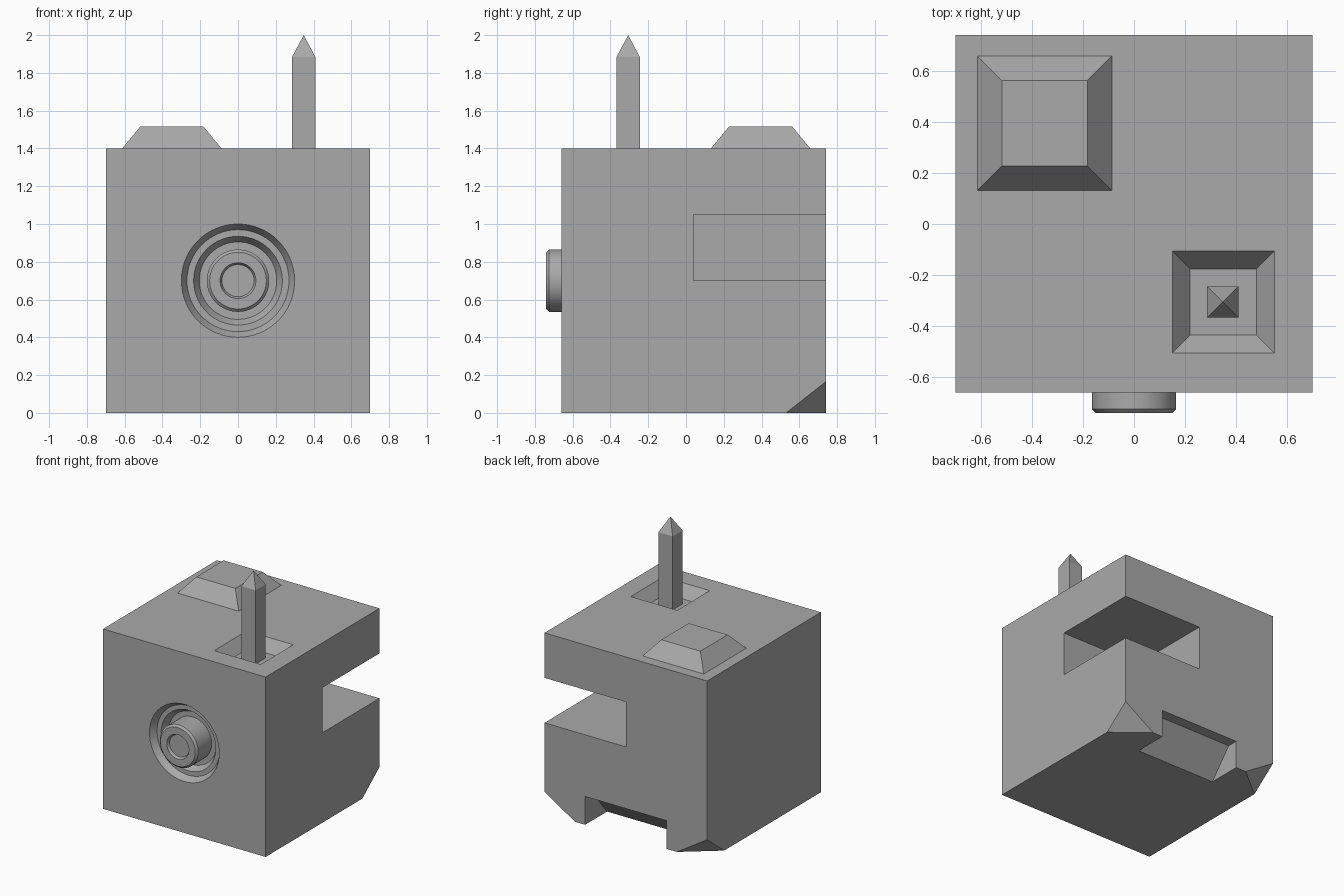
import bpy, bmesh, math
from mathutils import Vector

cube = bpy.data.objects.get("Cube")
if cube:
    bpy.data.objects.remove(cube, do_unlink=True)

# Single matte grey
grey = bpy.data.materials.new("matte grey")
grey.use_nodes = True
colour = (0.4, 0.4, 0.4, 1)
grey.diffuse_color = colour
grey.node_tree.nodes["Principled BSDF"].inputs["Base Color"].default_value = colour


def finish(name, bm):
    bmesh.ops.recalc_face_normals(bm, faces=bm.faces)
    mesh = bpy.data.meshes.new(name)
    bm.to_mesh(mesh)
    bm.free()
    mesh.materials.append(grey)
    obj = bpy.data.objects.new(name, mesh)
    bpy.context.collection.objects.link(obj)
    return obj


def hull(name, points):
    """Convex solid around the given points, with flat faces merged."""
    bm = bmesh.new()
    for p in points:
        bm.verts.new(p)
    bmesh.ops.convex_hull(bm, input=bm.verts)
    bmesh.ops.dissolve_limit(bm, angle_limit=0.01, verts=bm.verts, edges=bm.edges)
    return finish(name, bm)


def square(cx, cy, half, z):
    return [(cx + sx * half, cy + sy * half, z) for sx in (-1, 1) for sy in (-1, 1)]


def lathe(name, profile, height, steps=64):
    """Spin (radius, y) points around an axis running front to back."""
    bm = bmesh.new()
    verts = [bm.verts.new((r, y, height)) for r, y in profile]
    edges = [bm.edges.new(pair) for pair in zip(verts, verts[1:])]
    bmesh.ops.spin(bm, geom=verts + edges, cent=(0, 0, height), axis=(0, 1, 0),
                   angle=math.tau, steps=steps)
    bmesh.ops.remove_doubles(bm, verts=bm.verts, dist=0.0005)
    return finish(name, bm)


def activate(obj):
    bpy.ops.object.select_all(action='DESELECT')
    obj.select_set(True)
    bpy.context.view_layer.objects.active = obj


def cut(obj, cutter):
    mod = obj.modifiers.new("cut", 'BOOLEAN')
    mod.operation = 'DIFFERENCE'
    mod.solver = 'EXACT'
    mod.object = cutter
    activate(obj)
    bpy.ops.object.modifier_apply(modifier=mod.name)
    bpy.data.objects.remove(cutter, do_unlink=True)


# Block with the two lower back corners sliced off
W, FRONT, BACK, TOP = 0.7, -0.66, 0.74, 1.4
points = []
for s in (-1, 1):
    points += [(s * W, FRONT, 0), (s * W, FRONT, TOP), (s * W, BACK, TOP),
               (s * W, BACK, 0.165), (s * W, 0.53, 0), (s * 0.44, BACK, 0)]
block = hull("block", points)

# Square notch through the back right corner
cut(block, hull("notch_cutter", [(x, y, z) for x in (0, 0.8)
                                 for y in (0.04, 0.84) for z in (0.7, 1.05)]))

# Sloped slot under the back edge
slot = [(0.386, -0.1), (0.655, 0.22), (0.84, 0.22), (0.84, -0.1)]
cut(block, hull("slot_cutter", [(x, y, z) for x in (-0.35, 0.35) for y, z in slot]))

# Tapered pit in the top
PX, PY, DEPTH = 0.35, -0.306, 0.087
cut(block, hull("pit_cutter", square(PX, PY, 0.13, TOP - DEPTH)
                + square(PX, PY, 0.27, TOP + DEPTH)))

# Stepped round socket in the front
cut(block, lathe("socket_cutter", [(0, -0.56), (0.205, -0.56), (0.235, -0.61), (0.27, -0.61),
                                   (0.3, FRONT), (0.33, -0.71), (0, -0.71)], 0.7))

# Raised tapered pad on the top
pad = hull("top_pad", square(-0.35, 0.395, 0.263, TOP) + square(-0.35, 0.395, 0.168, 1.515))

# Pointed square peg standing in the pit
peg = hull("peg", square(PX - 0.002, PY, 0.0615, TOP - DEPTH)
           + square(PX - 0.002, PY, 0.0615, 1.885) + [(PX - 0.002, PY, 2.0)])

# Round knob in the socket, with a shallow dished centre
knob = lathe("knob", [(0, -0.72), (0.085, -0.72), (0.095, -0.74), (0.15, -0.74),
                      (0.165, -0.725), (0.165, -0.55), (0, -0.55)], 0.7)

for obj in (block, knob):
    activate(obj)
    bpy.ops.object.shade_smooth_by_angle(angle=math.radians(25))
